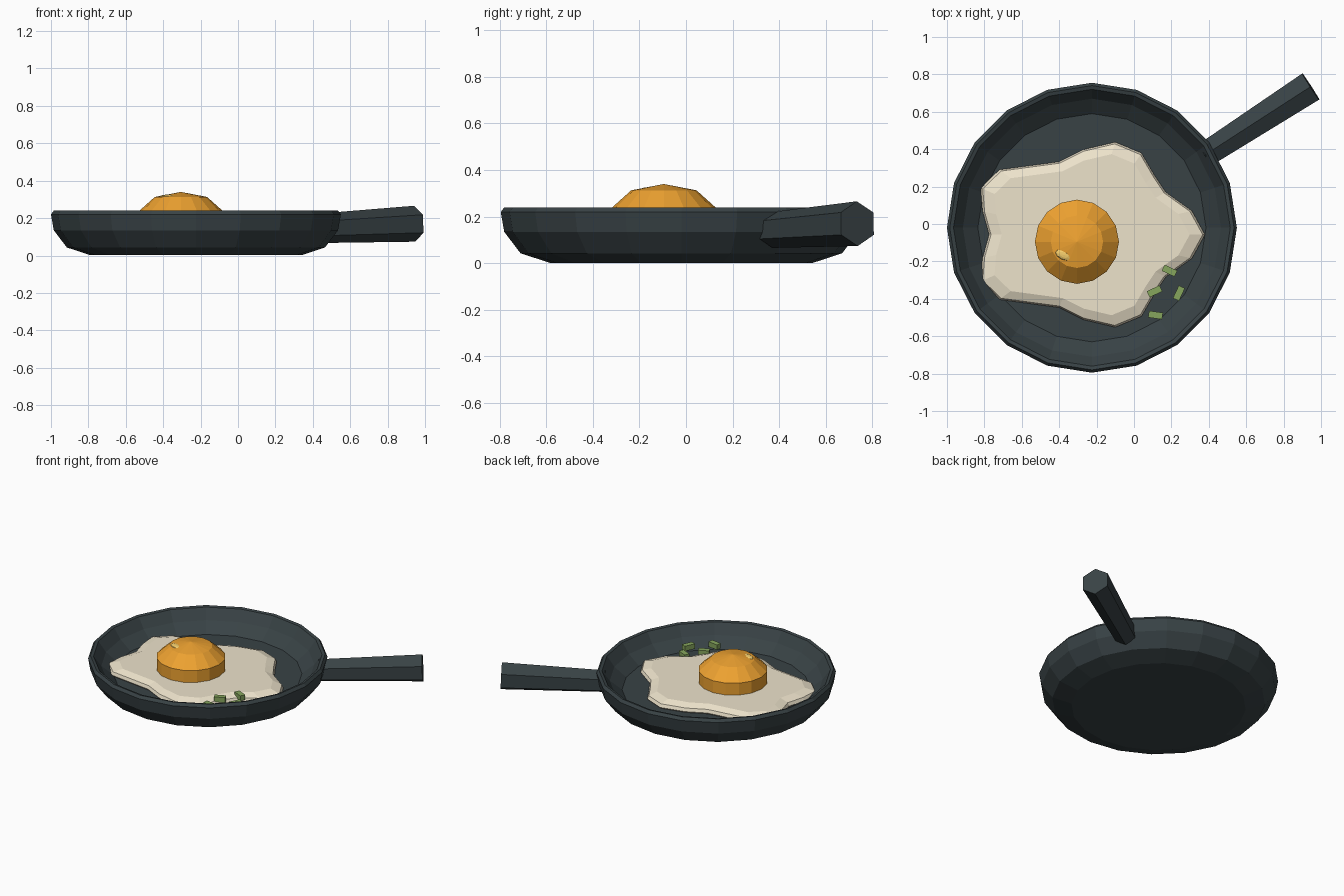
import bpy, bmesh
from math import sin, cos, pi, radians
from mathutils import Vector

if "Cube" in bpy.data.objects:
    bpy.data.objects.remove(bpy.data.objects["Cube"])


def material(name, rgb):
    m = bpy.data.materials.new(name)
    m.diffuse_color = (*rgb, 1)
    m.use_nodes = True
    m.node_tree.nodes["Principled BSDF"].inputs["Base Color"].default_value = m.diffuse_color
    return m


IRON = material("dark_iron", (0.04, 0.055, 0.06))
WHITE = material("cooked_white", (0.85, 0.77, 0.60))
YOLK = material("yolk_orange", (0.85, 0.36, 0.03))
SHINE = material("yolk_shine", (0.92, 0.62, 0.15))
GREEN = material("herb_green", (0.24, 0.38, 0.11))


def loft(name, rings, mat):
    """Skin a stack of closed rings and cap both ends."""
    bm = bmesh.new()
    loops = [[bm.verts.new(p) for p in ring] for ring in rings]
    n = len(loops[0])
    for a, b in zip(loops, loops[1:]):
        for i in range(n):
            j = (i + 1) % n
            bm.faces.new((a[i], a[j], b[j], b[i]))
    bm.faces.new(loops[0][::-1])
    bm.faces.new(loops[-1])
    bmesh.ops.remove_doubles(bm, verts=bm.verts, dist=0.002)
    bmesh.ops.recalc_face_normals(bm, faces=bm.faces)
    me = bpy.data.meshes.new(name)
    bm.to_mesh(me)
    bm.free()
    me.materials.append(mat)
    ob = bpy.data.objects.new(name, me)
    bpy.context.collection.objects.link(ob)
    return ob


def circle(cx, cy, r, z, n):
    return [(cx + r * cos(2 * pi * i / n), cy + r * sin(2 * pi * i / n), z)
            for i in range(n)]


# Pan: outside wall, rim, inside wall and floor
PX, PY = -0.225, -0.02
profile = [(0.565, 0.002), (0.69, 0.043), (0.76, 0.135), (0.775, 0.22),
           (0.76, 0.24), (0.74, 0.235), (0.69, 0.165), (0.61, 0.10)]
loft("pan", [circle(PX, PY, r, z, 20) for r, z in profile], IRON)

# Handle: tapered hexagonal bar rising slightly outward
start, end = Vector((0.38, 0.37, 0.143)), Vector((0.945, 0.735, 0.17))
d = (end - start).normalized()
side = d.cross(Vector((0, 0, 1))).normalized()
up = side.cross(d)
loft("handle", [[c + r * (cos(k * pi / 3) * up + sin(k * pi / 3) * side)
                 for k in range(6)] for c, r in ((start, 0.077), (end, 0.096))], IRON)

# Egg white: wavy half outline mirrored across its axis
AX = -0.057
half = [(0.38, 0), (0.31, 0.127), (0.17, 0.227), (0.11, 0.317), (0.04, 0.437),
        (-0.10, 0.495), (-0.27, 0.455), (-0.40, 0.39), (-0.72, 0.347),
        (-0.82, 0.25), (-0.81, 0.125), (-0.775, 0)]
outline = half + [(x, -y) for x, y in half[-2:0:-1]]


def egg_ring(s, z):
    cx = -0.25
    return [(cx + (x - cx) * s, AX + y * s, z) for x, y in outline]


loft("egg_white", [egg_ring(s, z) for s, z in
                   ((0.97, 0.095), (1, 0.11), (0.98, 0.132), (0.87, 0.152))], WHITE)

# Yolk: short drum with a low dome
loft("yolk", [circle(-0.305, -0.095, r, z, 16) for r, z in
              ((0.225, 0.13), (0.225, 0.237), (0.14, 0.313), (0.0005, 0.34))], YOLK)

# Glint on the yolk
bpy.ops.mesh.primitive_uv_sphere_add(segments=10, ring_count=6, radius=1,
                                     location=(-0.375, -0.165, 0.313),
                                     rotation=(0, 0, radians(-25)))
glint = bpy.context.object
glint.name = "yolk_glint"
glint.scale = (0.05, 0.028, 0.013)
glint.data.materials.append(SHINE)

# Chopped herb pieces
for i, (x, y, a) in enumerate(((0.19, -0.25, -25), (0.11, -0.36, 25),
                               (0.24, -0.37, 65), (0.115, -0.487, -8))):
    bpy.ops.mesh.primitive_cube_add(size=1, location=(x, y, 0.145),
                                    rotation=(0, 0, radians(a)))
    ob = bpy.context.object
    ob.name = f"herb_piece_{i + 1}"
    ob.scale = (0.075, 0.036, 0.036)
    ob.data.materials.append(GREEN)
